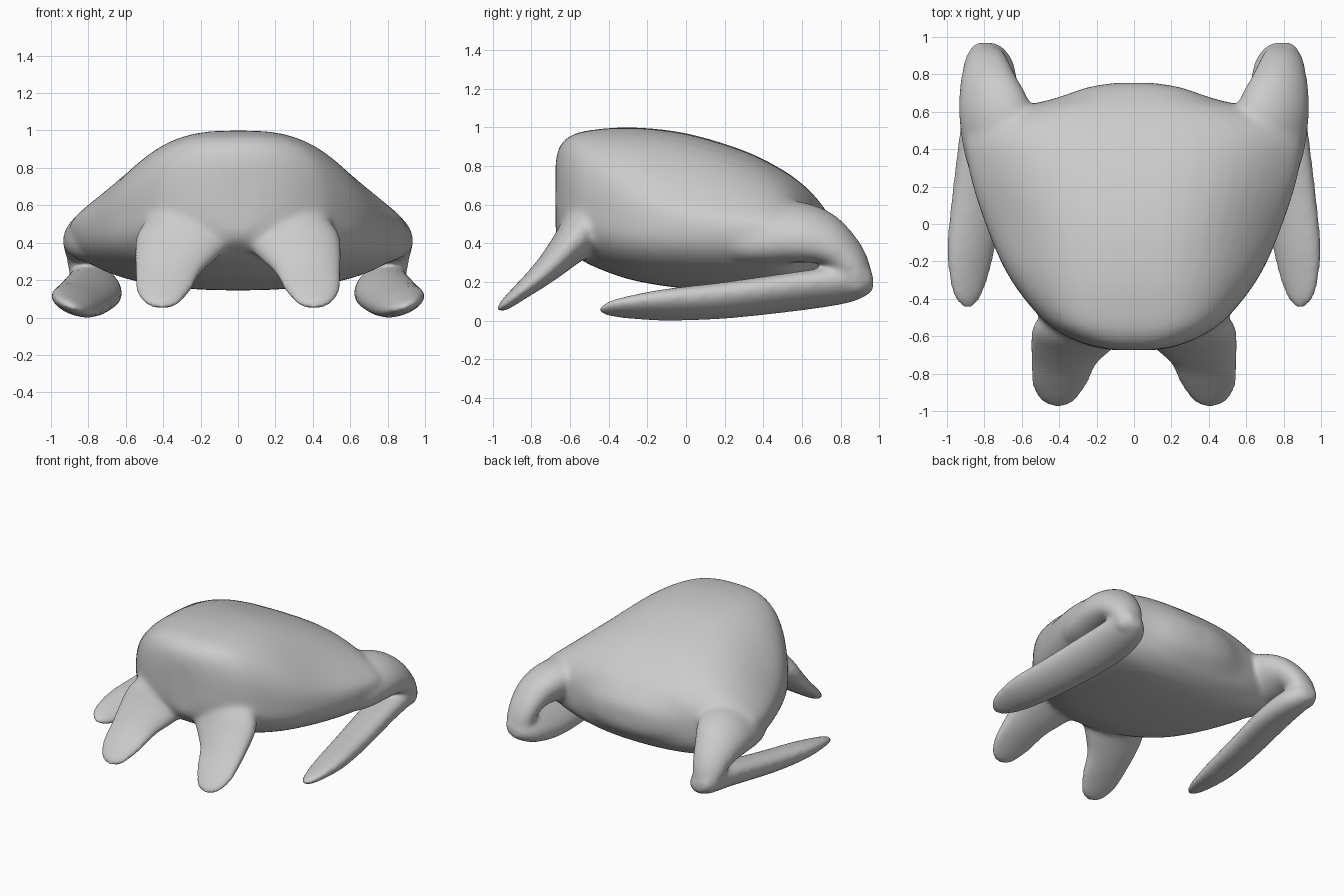
import bpy, bmesh, math
from mathutils import Vector

old = bpy.data.objects.get("Cube")
if old:
    bpy.data.objects.remove(old, do_unlink=True)

SIDES = 48
STEPS = 6


def smooth_stations(rows):
    """Interpolate station rows with a Catmull-Rom curve."""
    out = []
    for i in range(len(rows) - 1):
        p = [rows[max(0, min(len(rows) - 1, i + k))] for k in (-1, 0, 1, 2)]
        for s in range(STEPS):
            t = s / STEPS
            out.append([0.5 * (2 * b + (c - a) * t + (2 * a - 5 * b + 4 * c - d) * t ** 2
                               + (3 * b - a - 3 * c + d) * t ** 3) for a, b, c, d in zip(*p)])
    out.append(list(rows[-1]))
    return out


def skin(bm, rings, flip=1):
    """Join rings of points into a closed tube."""
    loops = [[bm.verts.new((p[0] * flip, p[1], p[2])) for p in ring] for ring in rings]
    for a, b in zip(loops, loops[1:]):
        for i in range(SIDES):
            j = (i + 1) % SIDES
            bm.faces.new((a[i], a[j], b[j], b[i]))
    bm.faces.new(loops[0])
    bm.faces.new(list(reversed(loops[-1])))


def trunk_ring(y, w, zmid, ztop, zbot, bell):
    """Cross-section: boxy at the chest, bell-shaped at the hips."""
    ring = []
    for i in range(SIDES):
        a = 2 * math.pi * i / SIDES
        c, s = math.cos(a), math.sin(a)
        if s >= 0:
            u = min(1, abs(c) ** 0.75)
            boxy = max(0, 1 - u ** 3) ** (1 / 3)
            soft = 0.75 * max(0, 1 - u ** 3) ** 1.6 + 0.25 * math.sqrt(max(0, 1 - u * u))
            z = zmid + (ztop - zmid) * (boxy * (1 - bell) + soft * bell)
        else:
            u = abs(c) ** 0.87
            z = zmid - (zmid - zbot) * abs(s) ** 0.87
        ring.append(Vector((math.copysign(u, c) * w, y, z)))
    return ring


def limb_rings(rows, roll):
    """Elliptical rings along a path; each row is x, y, z, half width, half thickness."""
    rows = smooth_stations(rows)
    side = Vector((math.cos(roll), 0, math.sin(roll)))
    rings = []
    for i, (x, y, z, hw, ht) in enumerate(rows):
        tangent = Vector(rows[min(i + 1, len(rows) - 1)][:3]) - Vector(rows[max(i - 1, 0)][:3])
        up = tangent.cross(side).normalized()
        rings.append([Vector((x, y, z)) + side * (hw * math.cos(a)) + up * (ht * math.sin(a))
                      for a in (2 * math.pi * k / SIDES for k in range(SIDES))])
    return rings


bm = bmesh.new()

# Trunk: y, half width, widest height, top, bottom, bell amount
trunk = [
    (-0.675, 0.10, 0.64, 0.82, 0.46, 0),
    (-0.655, 0.22, 0.60, 0.90, 0.41, 0),
    (-0.60, 0.36, 0.57, 0.955, 0.36, 0),
    (-0.50, 0.50, 0.52, 0.985, 0.29, 0.05),
    (-0.28, 0.67, 0.48, 1.0, 0.21, 0.35),
    (0.0, 0.795, 0.47, 0.97, 0.165, 0.65),
    (0.3, 0.885, 0.47, 0.88, 0.145, 0.72),
    (0.5, 0.88, 0.46, 0.78, 0.155, 0.6),
    (0.61, 0.66, 0.45, 0.70, 0.20, 0.4),
    (0.67, 0.43, 0.44, 0.64, 0.25, 0.3),
    (0.73, 0.25, 0.44, 0.56, 0.32, 0.2),
    (0.755, 0.10, 0.44, 0.50, 0.38, 0),
]
skin(bm, [trunk_ring(*row) for row in smooth_stations(trunk)])

# Hind thigh, from the hip back and down to the fold
thigh = [
    (0.58, 0.0, 0.45, 0.14, 0.11),
    (0.68, 0.30, 0.45, 0.215, 0.14),
    (0.73, 0.55, 0.46, 0.215, 0.145),
    (0.755, 0.70, 0.435, 0.19, 0.125),
    (0.775, 0.80, 0.37, 0.155, 0.10),
    (0.785, 0.865, 0.285, 0.13, 0.085),
    (0.785, 0.885, 0.20, 0.105, 0.075),
    (0.785, 0.885, 0.15, 0.05, 0.04),
]

# Hind foot, a long paddle running forward from the fold
hind_foot = [
    (0.79, 0.97, 0.21, 0.04, 0.03),
    (0.785, 0.945, 0.205, 0.09, 0.065),
    (0.765, 0.84, 0.19, 0.135, 0.09),
    (0.77, 0.60, 0.155, 0.158, 0.09),
    (0.825, 0.20, 0.105, 0.152, 0.083),
    (0.867, -0.10, 0.082, 0.140, 0.070),
    (0.883, -0.28, 0.070, 0.115, 0.049),
    (0.89, -0.39, 0.062, 0.08, 0.032),
    (0.89, -0.44, 0.057, 0.04, 0.018),
    (0.89, -0.455, 0.055, 0.015, 0.010),
]

# Fore flipper, spreading from under the chest to a rounded tip
fore_flipper = [
    (0.22, -0.40, 0.64, 0.14, 0.08),
    (0.245, -0.48, 0.54, 0.22, 0.11),
    (0.27, -0.55, 0.445, 0.27, 0.115),
    (0.32, -0.635, 0.35, 0.235, 0.09),
    (0.372, -0.735, 0.25, 0.182, 0.066),
    (0.395, -0.84, 0.162, 0.158, 0.047),
    (0.405, -0.915, 0.10, 0.120, 0.034),
    (0.405, -0.96, 0.063, 0.075, 0.022),
    (0.405, -0.975, 0.05, 0.025, 0.010),
]

for flip in (1, -1):
    skin(bm, limb_rings(thigh, -0.45), flip)
    skin(bm, limb_rings(hind_foot, 0.38), flip)
    skin(bm, limb_rings(fore_flipper, 0), flip)

bmesh.ops.recalc_face_normals(bm, faces=bm.faces)
mesh = bpy.data.meshes.new("creature_body")
bm.to_mesh(mesh)
bm.free()
body = bpy.data.objects.new("creature_body", mesh)
bpy.context.collection.objects.link(body)

# Fuse the limbs and trunk into one soft skin
remesh = body.modifiers.new("fuse", 'REMESH')
remesh.mode = 'VOXEL'
remesh.voxel_size = 0.014
remesh.use_smooth_shade = True
relax = body.modifiers.new("soften", 'SMOOTH')
relax.factor = 0.5
relax.iterations = 28

# Plain grey skin
grey = bpy.data.materials.new("light_grey")
grey.use_nodes = True
colour = (0.6, 0.6, 0.6, 1)
grey.diffuse_color = colour
grey.node_tree.nodes["Principled BSDF"].inputs["Base Color"].default_value = colour
mesh.materials.append(grey)
for face in mesh.polygons:
    face.use_smooth = True
